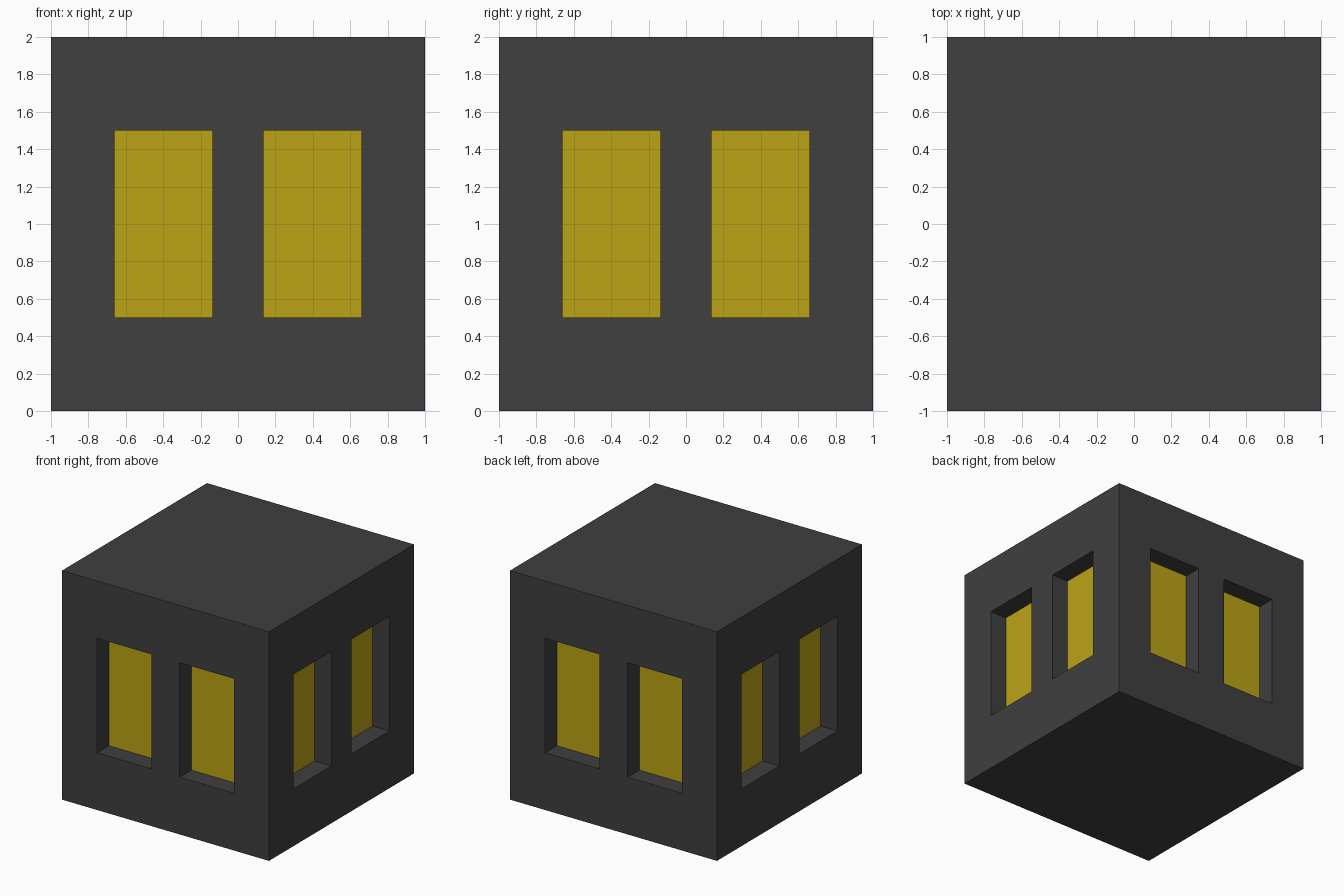
import bpy, bmesh
from math import pi
from mathutils import Matrix, Vector

if "Cube" in bpy.data.objects:
    bpy.data.objects.remove(bpy.data.objects["Cube"])


def material(name, rgb):
    m = bpy.data.materials.new(name)
    m.diffuse_color = (*rgb, 1)
    m.use_nodes = True
    m.node_tree.nodes["Principled BSDF"].inputs["Base Color"].default_value = m.diffuse_color
    return m


DARK = material("charcoal", (0.05, 0.05, 0.05))
YELLOW = material("window_yellow", (0.5, 0.37, 0.008))

XS = (-1, -0.66, -0.137, 0.137, 0.66, 1)   # column lines of one wall
ZS = (0, 0.5, 1.5, 2)                      # row lines of one wall
DEPTH = 0.163                              # window recess


def quad(bm, pts, mat, turn):
    face = bm.faces.new([bm.verts.new(turn @ Vector(p)) for p in pts])
    face.material_index = mat


bm = bmesh.new()
for side in range(4):
    turn = Matrix.Rotation(side * pi / 2, 3, 'Z')
    for i, (x0, x1) in enumerate(zip(XS, XS[1:])):
        for j, (z0, z1) in enumerate(zip(ZS, ZS[1:])):
            outer = [(x0, -1, z0), (x1, -1, z0), (x1, -1, z1), (x0, -1, z1)]
            if j == 1 and i in (1, 3):
                # recessed pane with its four reveals
                inner = [(x, -1 + DEPTH, z) for x, _, z in outer]
                quad(bm, inner, 1, turn)
                for k in range(4):
                    n = (k + 1) % 4
                    quad(bm, (outer[k], outer[n], inner[n], inner[k]), 0, turn)
            else:
                quad(bm, outer, 0, turn)

# weld the walls, then close the top and bottom
bmesh.ops.remove_doubles(bm, verts=bm.verts, dist=1e-4)
for z in (0, 2):
    rim = [e for e in bm.edges
           if e.is_boundary and all(abs(v.co.z - z) < 1e-4 for v in e.verts)]
    for f in bmesh.ops.holes_fill(bm, edges=rim, sides=0)["faces"]:
        f.material_index = 0
bmesh.ops.dissolve_limit(bm, angle_limit=0.01, verts=bm.verts, edges=bm.edges,
                         delimit={'MATERIAL'})
bmesh.ops.triangulate(bm, faces=[f for f in bm.faces if len(f.verts) > 4])
bmesh.ops.recalc_face_normals(bm, faces=bm.faces)

mesh = bpy.data.meshes.new("windowed_block")
bm.to_mesh(mesh)
bm.free()
mesh.materials.append(DARK)
mesh.materials.append(YELLOW)
block = bpy.data.objects.new("windowed_block", mesh)
bpy.context.collection.objects.link(block)
